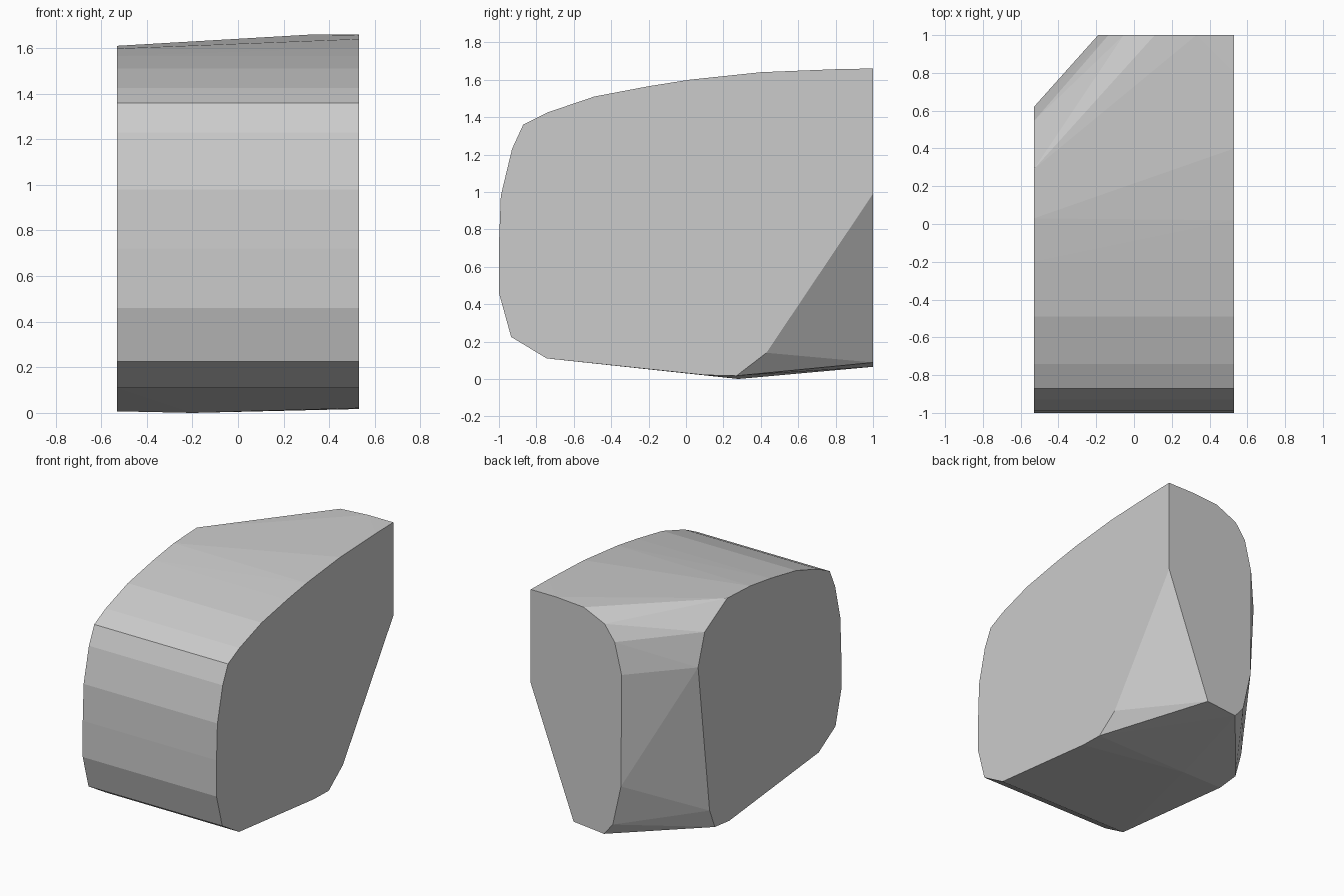
import bpy, bmesh

if "Cube" in bpy.data.objects:
    bpy.data.objects.remove(bpy.data.objects["Cube"])

# Curved front outline shared by both sides, as (y, z), top to bottom
front = [(-0.20, 1.565), (-0.49, 1.51), (-0.74, 1.425), (-0.87, 1.36),
         (-0.93, 1.23), (-0.99, 0.98), (-1.0, 0.72), (-1.0, 0.46),
         (-0.935, 0.225), (-0.745, 0.11)]

# Rear parts of the right and left outlines, as (y, z)
right_rear = [(1.0, 1.66), (0.8, 1.656), (0.4, 1.64), (0.02, 1.60),
              (0.10, 0.021), (0.27, 0.017), (0.43, 0.14), (1.0, 0.99)]
left_rear = [(0.03, 1.598), (0.29, 1.61), (0.545, 1.465), (0.62, 1.24),
             (0.49, 0.165), (0.43, 0.025), (0.27, 0.007)]

# Flat back outline, as (x, z)
back = [(0.33, 1.66), (0.11, 1.645), (-0.055, 1.57), (-0.135, 1.46),
        (-0.19, 1.24), (-0.185, 0.44), (-0.12, 0.15), (-0.05, 0.065),
        (0.19, 0.088)]

points = [(0.53, y, z) for y, z in front + right_rear]
points += [(-0.53, y, z) for y, z in front + left_rear]
points += [(x, 1.0, z) for x, z in back]
points.append((-0.2, 0.28, 0.0))  # lowest point underneath

# Skin the outlines into one convex faceted block
bm = bmesh.new()
for p in points:
    bm.verts.new(p)
hull = bmesh.ops.convex_hull(bm, input=bm.verts)
unused = {g for g in hull["geom_interior"] + hull["geom_unused"]
          if isinstance(g, bmesh.types.BMVert)}
bmesh.ops.delete(bm, geom=list(unused), context='VERTS')
bmesh.ops.dissolve_limit(bm, angle_limit=0.005, verts=bm.verts, edges=bm.edges)
bmesh.ops.recalc_face_normals(bm, faces=bm.faces)

mesh = bpy.data.meshes.new("faceted_block")
bm.to_mesh(mesh)
bm.free()
block = bpy.data.objects.new("faceted_block", mesh)
bpy.context.collection.objects.link(block)
